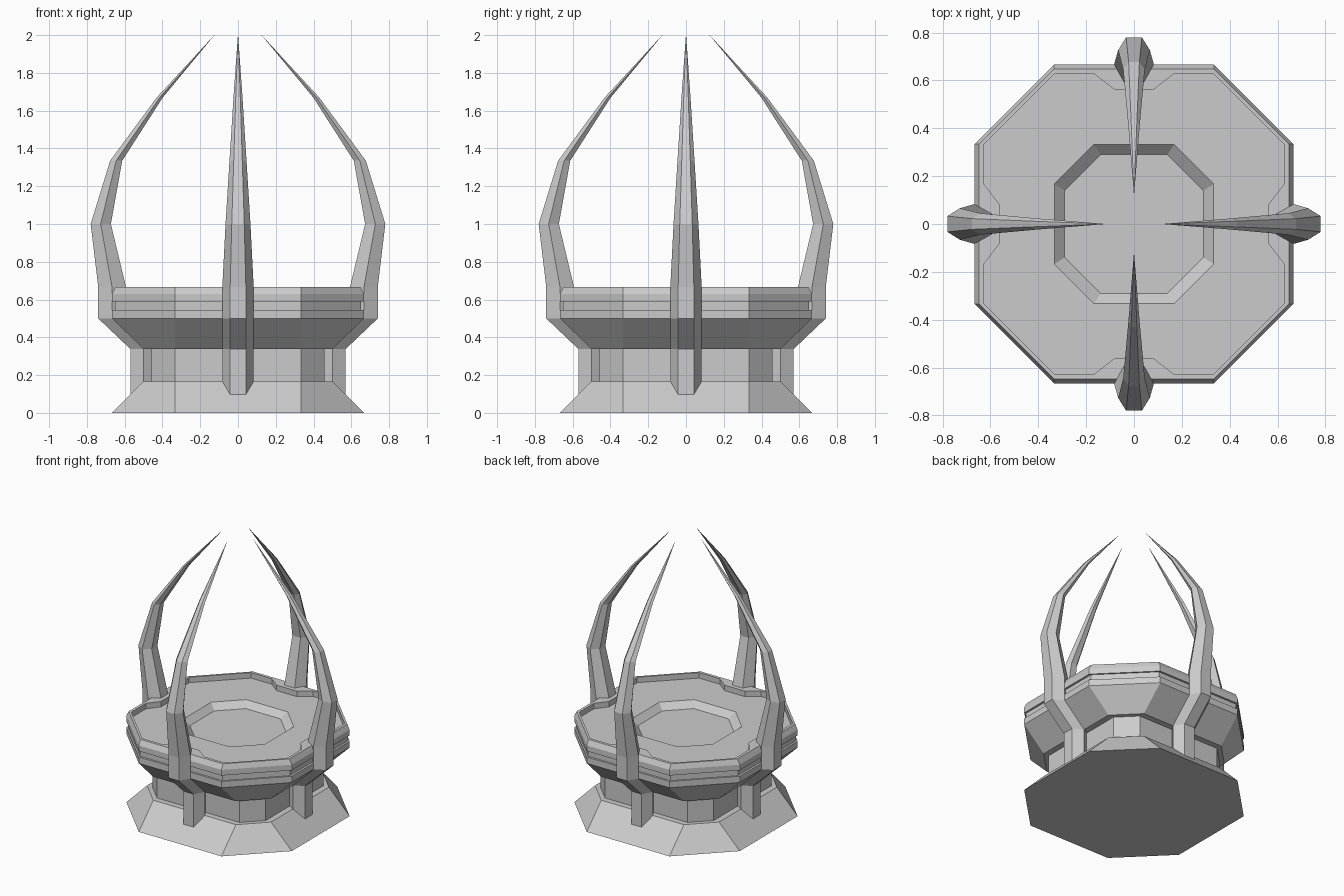
import bpy, math

if "Cube" in bpy.data.objects:
    bpy.data.objects.remove(bpy.data.objects["Cube"])

def loft(name, loops):
    """Skin a list of equal-length vertex loops (counter-clockwise, bottom first) and cap both ends."""
    n = len(loops[0])
    verts = [v for loop in loops for v in loop]
    faces = [tuple(reversed(range(n))), tuple(range(len(verts) - n, len(verts)))]
    for k in range(len(loops) - 1):
        for i in range(n):
            j = (i + 1) % n
            faces.append((k*n + i, k*n + j, (k + 1)*n + j, (k + 1)*n + i))
    mesh = bpy.data.meshes.new(name)
    mesh.from_pydata(verts, [], faces)
    mesh.update()
    obj = bpy.data.objects.new(name, mesh)
    bpy.context.collection.objects.link(obj)
    return obj

def spin(x, y, z, q):
    for _ in range(q):
        x, y = -y, x
    return (x, y, z)

def octagon(half, corner, z):
    return [spin(half, s * corner, z, q) for q in range(4) for s in (-1, 1)]

def notched(half, corner, z, notch=0.0):
    """Octagon with an optional inward notch in the middle of each main side."""
    side = [(half, -1), (half, -.5), (half - notch, -.25),
            (half - notch, .25), (half, .5), (half, 1)]
    return [spin(x, t * corner, z, q) for q in range(4) for x, t in side]

C = 1 / 3

# Flared foot with narrower neck
loft("pedestal_base", [octagon(h, C, z) for h, z in
     [(.667, 0), (.5, .167), (.457, .167), (.457, .345)]])

# Bowl, grooved rim, notched tray and central recess
loops = [notched(h, C, z) for h, z in
         [(.5, .338), (.667, .5), (.667, .546), (.652, .546),
          (.652, .589), (.667, .589), (.667, .63), (.648, .667)]]
loops += [notched(.627, C, .667, .064), notched(.627, C, .627, .064),
          notched(.333, .167, .627), notched(.29, .14, .585)]
loft("platform", loops)

# Four curved claws: z, outer, middle and inner radius, half width
path = [(.05, .57, .50, .43, .083), (.338, .57, .50, .43, .083),
        (.5, .74, .667, .593, .083), (.667, .74, .667, .593, .083),
        (1.0, .78, .727, .673, .066), (1.335, .677, .645, .613, .045),
        (1.67, .43, .414, .398, .024), (2.0, .1255, .125, .1245, .0006)]
for q, side in enumerate(("right", "back", "left", "front")):
    loft(side + "_claw", [
        [spin(x, y, z, q) for x, y in
         [(o, -w/2), (o, w/2), (m, w), (i, w/2), (i, -w/2), (m, -w)]]
        for z, o, m, i, w in path])
